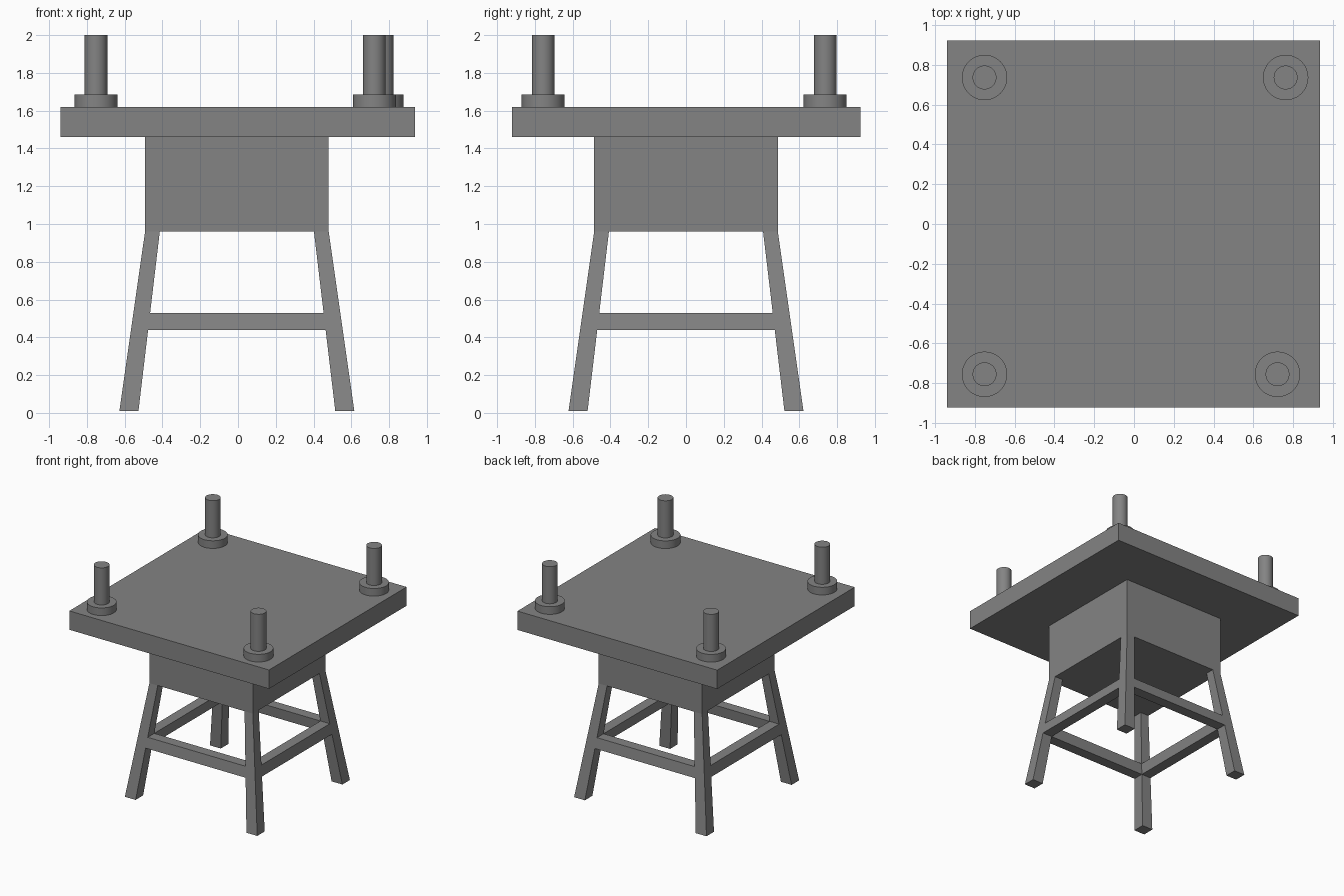
import bpy
import bmesh
import math

cube = bpy.data.objects.get("Cube")
if cube:
    bpy.data.objects.remove(cube, do_unlink=True)

grey = bpy.data.materials.new("plain_grey")
grey.use_nodes = True
colour = (0.23, 0.23, 0.23, 1)
grey.diffuse_color = colour
grey.node_tree.nodes["Principled BSDF"].inputs["Base Color"].default_value = colour

CX = -0.006          # the base sits slightly off centre
FOOT, SHOULDER = 0.01, 0.96


def loft(name, low, high, z0, z1):
    """Six-sided solid between two rectangles (x0, x1, y0, y1)."""
    bm = bmesh.new()
    for (x0, x1, y0, y1), z in ((low, z0), (high, z1)):
        for x in (x0, x1):
            for y in (y0, y1):
                bm.verts.new((x, y, z))
    bmesh.ops.convex_hull(bm, input=bm.verts)
    bmesh.ops.dissolve_limit(bm, angle_limit=0.01, verts=bm.verts, edges=bm.edges)
    bmesh.ops.recalc_face_normals(bm, faces=bm.faces)
    mesh = bpy.data.meshes.new(name)
    bm.to_mesh(mesh)
    bm.free()
    obj = bpy.data.objects.new(name, mesh)
    bpy.context.collection.objects.link(obj)
    mesh.materials.append(grey)


def cylinder(name, x, y, radius, z0, z1):
    bpy.ops.mesh.primitive_cylinder_add(
        vertices=48, radius=radius, depth=z1 - z0, location=(x, y, (z0 + z1) / 2))
    obj = bpy.context.object
    obj.name = name
    obj.data.materials.append(grey)
    bpy.ops.object.shade_smooth_by_angle(angle=math.radians(30))


def splay(z):
    """Inner and outer distance of the legs from the centre at height z."""
    t = (SHOULDER - z) / (SHOULDER - FOOT)
    return 0.408 + 0.113 * t, 0.486 + 0.136 * t


def leg_rect(z, sx, sy):
    xs = sorted(sx * d for d in splay(z))
    ys = sorted(sy * d for d in splay(z))
    return xs[0] + CX, xs[1] + CX, ys[0], ys[1]


def rail_rect(z, axis, side):
    inner = splay(z)[0]
    across = sorted(side * d for d in splay(z))
    if axis == "x":
        return -inner + CX, inner + CX, across[0], across[1]
    return across[0] + CX, across[1] + CX, -inner, inner


# Top slab and the block beneath it
slab = (-0.94, 0.937, -0.922, 0.924)
loft("top_slab", slab, slab, 1.46, 1.62)
block = (CX - 0.486, CX + 0.486, -0.486, 0.486)
loft("support_block", block, block, SHOULDER, 1.46)

# Splayed, tapered legs
for sx, side in ((1, "left"), (-1, "right")):
    for sy, end in ((-1, "front"), (1, "back")):
        loft(f"{end}_{side}_leg", leg_rect(FOOT, sx, sy),
             leg_rect(SHOULDER, sx, sy), FOOT, SHOULDER)

# Rails joining the legs, flush with their outer faces
for name, axis, side in (("front", "x", -1), ("back", "x", 1),
                         ("left", "y", 1), ("right", "y", -1)):
    loft(f"{name}_rail", rail_rect(0.44, axis, side),
         rail_rect(0.53, axis, side), 0.44, 0.53)

# Corner posts on round collars
posts = {"back_right": (-0.752, 0.737), "back_left": (0.763, 0.737),
         "front_right": (-0.752, -0.756), "front_left": (0.722, -0.756)}
for name, (x, y) in posts.items():
    cylinder(f"{name}_collar", x, y, 0.114, 1.62, 1.685)
    cylinder(f"{name}_post", x, y, 0.06, 1.685, 2.0)
